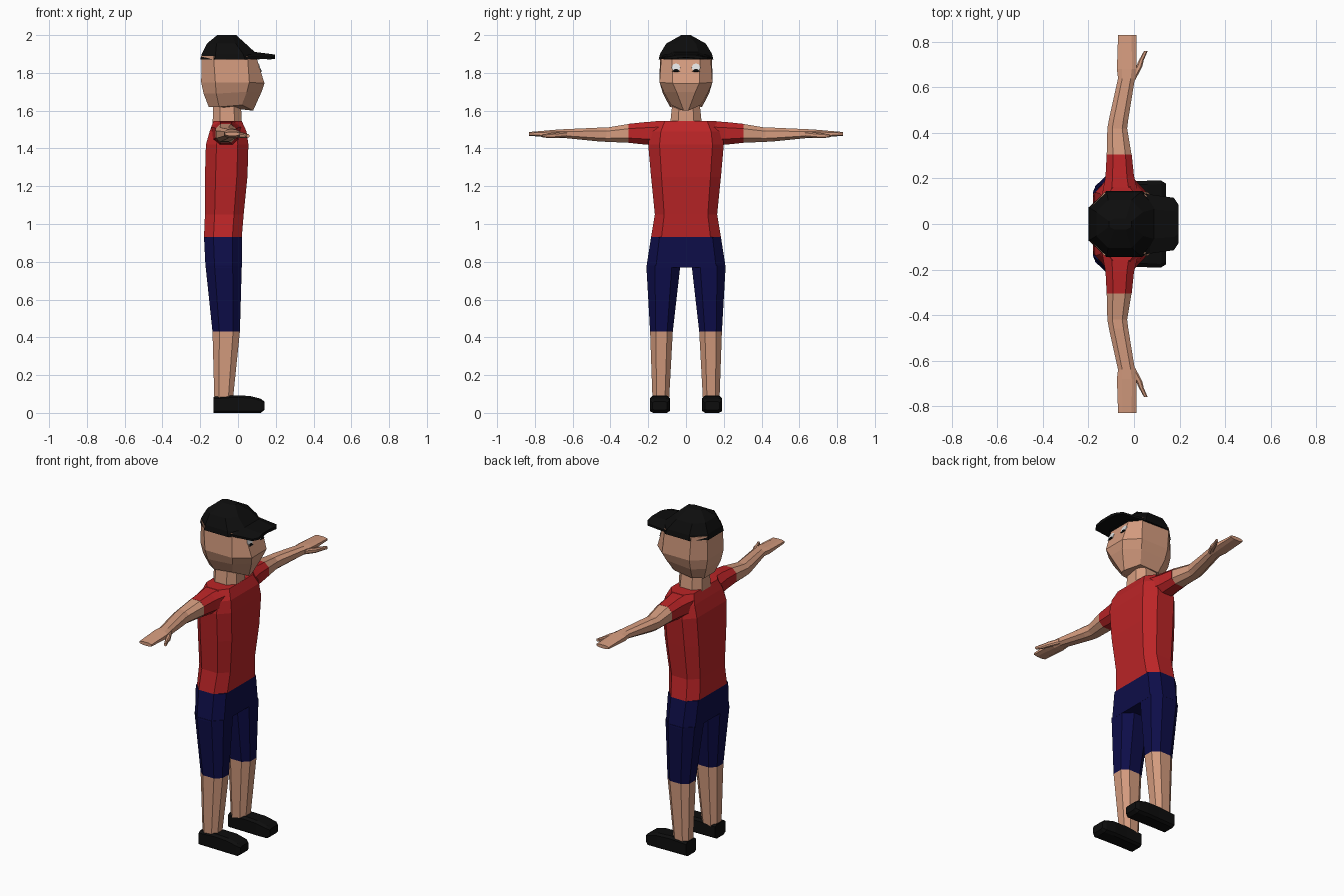
import bpy, bmesh, math
from mathutils import Vector, Matrix


def material(name, rgb):
    m = bpy.data.materials.new(name)
    m.diffuse_color = (*rgb, 1)
    return m


SKIN = material("skin", (0.66, 0.33, 0.21))
RED = material("red_cloth", (0.50, 0.018, 0.020))
NAVY = material("navy_cloth", (0.004, 0.004, 0.065))
BLACK = material("black", (0.004, 0.004, 0.004))
WHITE = material("eye_white", (0.75, 0.75, 0.75))


def loft(name, rings, mat, side=1):
    """Skin a list of rings, close both ends; side=-1 mirrors across y."""
    bm = bmesh.new()
    loops = [[bm.verts.new((p[0], p[1] * side, p[2])) for p in r] for r in rings]
    n = len(loops[0])
    for a, b in zip(loops, loops[1:]):
        for i in range(n):
            j = (i + 1) % n
            bm.faces.new((a[i], a[j], b[j], b[i]))
    bm.faces.new(loops[0])
    bm.faces.new(loops[-1])
    bmesh.ops.recalc_face_normals(bm, faces=bm.faces)
    me = bpy.data.meshes.new(name)
    bm.to_mesh(me)
    bm.free()
    me.materials.append(mat)
    ob = bpy.data.objects.new(name, me)
    bpy.context.collection.objects.link(ob)
    return ob


def ring(axis, t, a0, a1, b0, b1, ca=0.25, cb=0.25):
    """Chamfered rectangle across an axis: z uses (x,y), y uses (x,z), x uses (y,z)."""
    da, db = (a1 - a0) * ca, (b1 - b0) * cb
    pts = [(a0 + da, b0), (a1 - da, b0), (a1, b0 + db), (a1, b1 - db),
           (a1 - da, b1), (a0 + da, b1), (a0, b1 - db), (a0, b0 + db)]
    if axis == "z":
        return [(a, b, t) for a, b in pts]
    if axis == "y":
        return [(a, t, b) for a, b in pts]
    return [(t, a, b) for a, b in pts]


def tube(name, axis, stations, mat, side=1, ca=0.25, cb=0.25):
    return loft(name, [ring(axis, *s, ca, cb) for s in stations], mat, side)


# Shirt body, neck and hips
tube("shirt", "z", [(0.93, -0.18, 0.02, -0.185, 0.185),
                    (1.05, -0.175, 0.03, -0.165, 0.165),
                    (1.25, -0.175, 0.05, -0.185, 0.185),
                    (1.42, -0.17, 0.055, -0.20, 0.20),
                    (1.49, -0.15, 0.045, -0.19, 0.19),
                    (1.545, -0.13, 0.02, -0.16, 0.16)], RED, cb=0.15)
tube("neck", "z", [(1.52, -0.135, 0.02, -0.085, 0.085),
                   (1.66, -0.13, 0.015, -0.07, 0.07)], SKIN)
tube("shorts_hips", "z", [(0.93, -0.18, 0.02, -0.185, 0.185),
                          (0.77, -0.172, 0.02, -0.21, 0.21)], NAVY, cb=0.12)

for side, tag in ((1, "left"), (-1, "right")):
    # Sleeve, arm with flat hand, thumb
    tube(tag + "_sleeve", "y", [(0.13, -0.14, 0.02, 1.42, 1.545),
                                (0.21, -0.125, 0.0, 1.42, 1.54),
                                (0.305, -0.12, -0.01, 1.43, 1.53)], RED, side)
    tube(tag + "_arm", "y", [(0.30, -0.12, -0.01, 1.43, 1.53),
                             (0.42, -0.117, -0.03, 1.435, 1.51),
                             (0.46, -0.11, -0.025, 1.437, 1.51),
                             (0.64, -0.07, 0.004, 1.455, 1.502),
                             (0.68, -0.075, 0.012, 1.455, 1.50),
                             (0.83, -0.07, 0.01, 1.467, 1.487)], SKIN, side)
    tube(tag + "_thumb", "y", [(0.63, -0.03, 0.004, 1.46, 1.49),
                               (0.69, 0.008, 0.036, 1.455, 1.483),
                               (0.72, 0.022, 0.043, 1.455, 1.48),
                               (0.76, 0.044, 0.06, 1.458, 1.475)], SKIN, side)
    # Shorts leg, bare lower leg, shoe
    tube(tag + "_shorts_leg", "z", [(0.78, -0.172, 0.02, 0.03, 0.21),
                                    (0.43, -0.135, 0.01, 0.07, 0.19)], NAVY, side)
    tube(tag + "_shin", "z", [(0.43, -0.135, 0.01, 0.07, 0.19),
                              (0.06, -0.125, -0.028, 0.09, 0.177)], SKIN, side)
    tube(tag + "_shoe", "x", [(-0.13, 0.09, 0.185, 0.0, 0.085),
                              (-0.02, 0.088, 0.187, 0.0, 0.093),
                              (0.06, 0.085, 0.19, 0.0, 0.09),
                              (0.12, 0.088, 0.19, 0.0, 0.075),
                              (0.14, 0.10, 0.178, 0.015, 0.06)],
         BLACK, side, ca=0.15, cb=0.12)


def mirrored(half):
    return half + [(x, -y, z) for x, y, z in reversed(half)]


# Head, narrowing to a pointed chin
loft("head", [mirrored(h) for h in (
    [(0.095, 0.075, 1.89), (0.05, 0.13, 1.89), (-0.13, 0.138, 1.89), (-0.192, 0.075, 1.89)],
    [(0.14, 0.07, 1.745), (0.06, 0.14, 1.75), (-0.12, 0.14, 1.75), (-0.195, 0.075, 1.75)],
    [(0.125, 0.05, 1.70), (0.047, 0.118, 1.70), (-0.115, 0.122, 1.69), (-0.182, 0.07, 1.69)],
    [(0.08, 0.012, 1.60), (0.02, 0.078, 1.63), (-0.10, 0.085, 1.62), (-0.155, 0.05, 1.62)],
)], SKIN)

# Cap crown and brim
tube("cap_crown", "z", [(1.87, -0.20, 0.115, -0.145, 0.145),
                        (1.90, -0.192, 0.10, -0.138, 0.138),
                        (1.955, -0.165, 0.04, -0.105, 0.105),
                        (2.0, -0.11, -0.01, -0.025, 0.025)], BLACK)
loft("cap_brim", [
    [(x, y, z) for x, y, z in (
        (x0, -w, zb), (x0, 0, zb + 0.008), (x0, w, zb), (x0, w, zb + 0.012),
        (x0, w * 0.5, zt), (x0, -w * 0.5, zt), (x0, -w, zb + 0.012))]
    for x0, w, zb, zt in ((0.0, 0.138, 1.875, 1.93), (0.07, 0.13, 1.873, 1.913),
                          (0.175, 0.115, 1.872, 1.90), (0.195, 0.085, 1.874, 1.896))], BLACK)


# Eyes as thin plates lying on the tilted face
def plate(name, y, z, ry, rz, lift, mat):
    x = 0.095 + (1.89 - z) * 0.045 / 0.145
    n = Vector((0.955, 0, 0.296))
    up = Vector((-0.296, 0, 0.955))
    rings = []
    for d in (-0.002, lift):
        c = Vector((x, y, z)) + n * d
        rings.append([tuple(c + Vector((0, ry * math.cos(a), 0)) + up * rz * math.sin(a))
                      for a in (math.tau * i / 8 for i in range(8))])
    loft(name, rings, mat)


for side, tag in ((1, "left"), (-1, "right")):
    plate(tag + "_eye", side * 0.053, 1.828, 0.023, 0.023, 0.003, WHITE)
    plate(tag + "_pupil", side * 0.053, 1.813, 0.012, 0.008, 0.005, BLACK)
    plate(tag + "_lower_lid", side * 0.053, 1.808, 0.02, 0.003, 0.005, BLACK)
